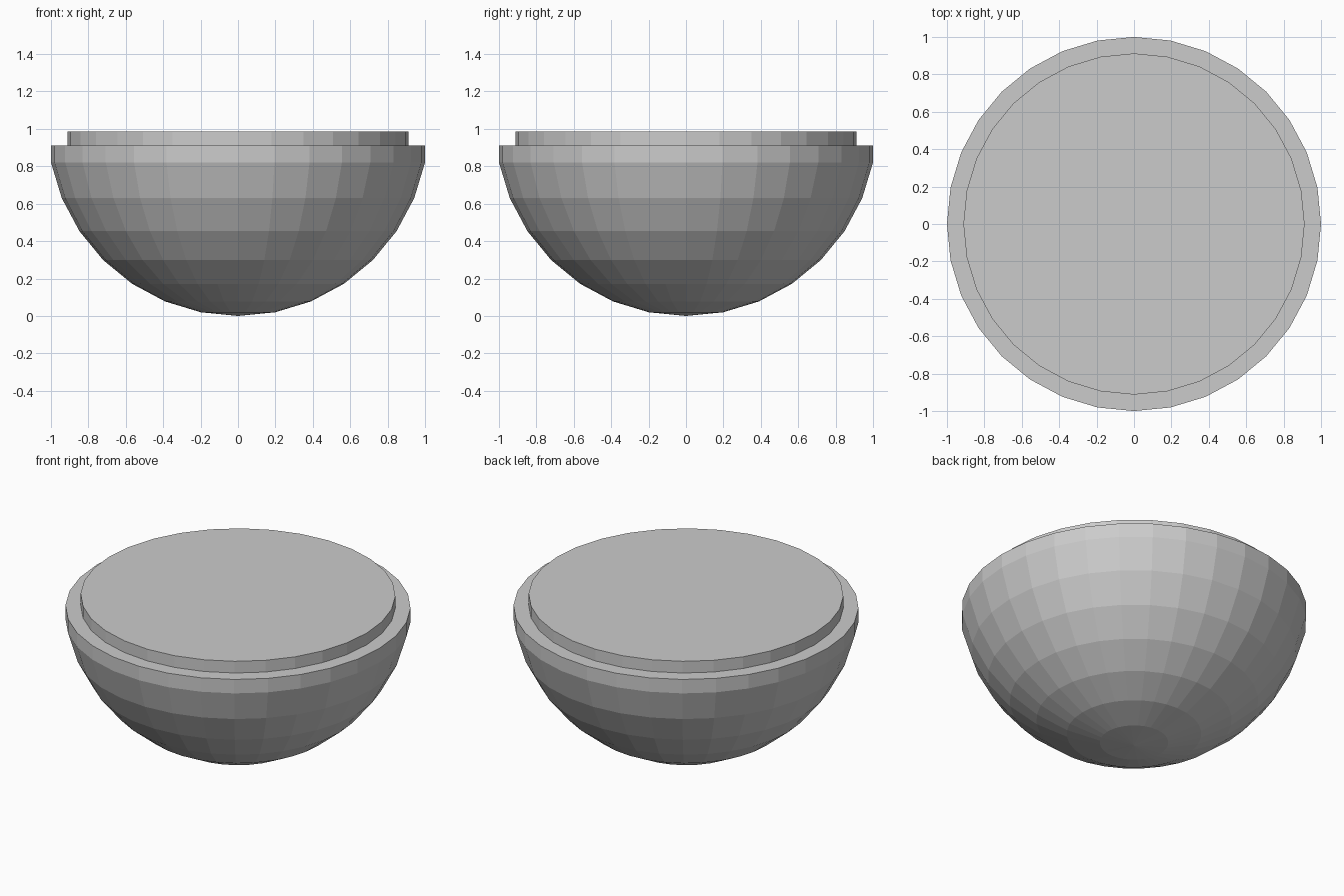
import bpy, bmesh
from math import sin, cos, pi

if "Cube" in bpy.data.objects:
    bpy.data.objects.remove(bpy.data.objects["Cube"])

SIDES = 32


def lathe(name, profile):
    """Spin an (r, z) profile around z; r = 0 makes a pole, open ends are capped."""
    bm = bmesh.new()
    rings = []
    for r, z in profile:
        if r == 0:
            rings.append([bm.verts.new((0, 0, z))] * SIDES)
        else:
            rings.append([bm.verts.new((r * cos(2 * pi * i / SIDES),
                                        r * sin(2 * pi * i / SIDES), z))
                          for i in range(SIDES)])
    for low, high in zip(rings, rings[1:]):
        for i in range(SIDES):
            j = (i + 1) % SIDES
            quad = [low[i], low[j], high[j], high[i]]
            bm.faces.new(list(dict.fromkeys(quad)))
    bm.faces.new(rings[-1])
    bmesh.ops.recalc_face_normals(bm, faces=bm.faces[:])
    mesh = bpy.data.meshes.new(name)
    bm.to_mesh(mesh)
    bm.free()
    obj = bpy.data.objects.new(name, mesh)
    bpy.context.collection.objects.link(obj)
    return obj


# Faceted hemisphere rising to a short vertical rim
step = pi / 16
radius = 1 / cos(step)
profile = [(radius * sin(i * step), radius * (1 - cos(i * step))) for i in range(8)]
profile[0] = (0, 0)

# Stepped ledge and raised flat top
profile += [(1.0, 0.91), (0.912, 0.91), (0.912, 0.985)]
lathe("half_shell", profile)
